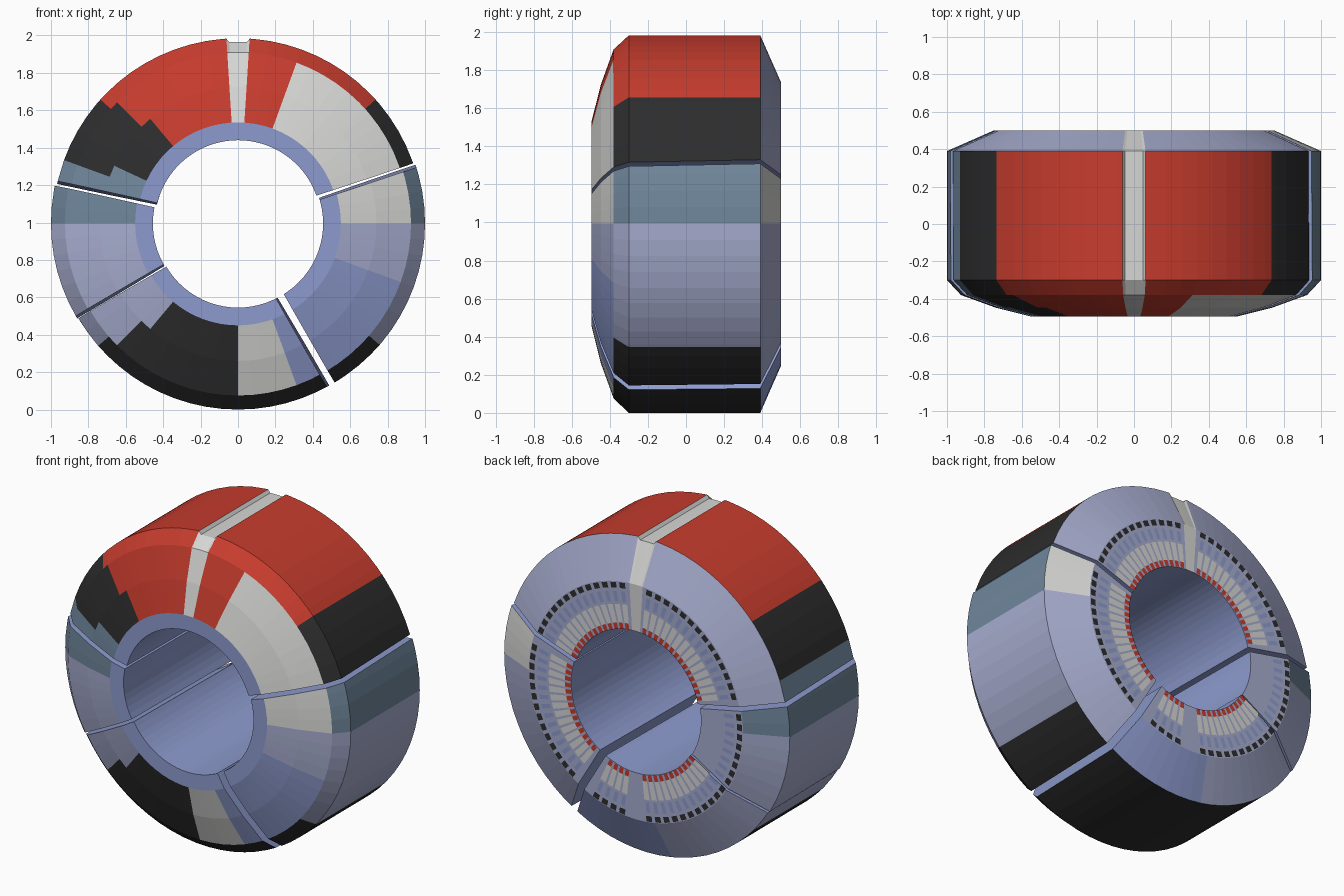
import bpy, bmesh, math

if "Cube" in bpy.data.objects:
    bpy.data.objects.remove(bpy.data.objects["Cube"])

# ---- flat colours (linear) ----
COLS = {
    "lavender": (0.39, 0.42, 0.63), "periwinkle": (0.27, 0.33, 0.62),
    "red": (0.57, 0.045, 0.027), "black": (0.026, 0.026, 0.026),
    "white": (0.68, 0.68, 0.67), "steel_blue": (0.16, 0.24, 0.33),
}
NAMES = list(COLS)
MATS = []
for n, c in COLS.items():
    m = bpy.data.materials.new(n)
    m.diffuse_color = (*c, 1)
    m.use_nodes = True
    m.node_tree.nodes["Principled BSDF"].inputs["Base Color"].default_value = m.diffuse_color
    MATS.append(m)

CZ = 0.995
# ring cross-section (radius, y); segment i runs from point i to i+1
PROFILE = [(0.445, -0.495), (0.54, -0.495), (0.73, -0.447), (0.915, -0.38),
           (0.99, -0.30), (0.99, 0.39), (0.74, 0.5), (0.445, 0.5)]


def pick(t, table, default):
    for a, b, name in table:
        if a <= t < b:
            return name
    return default


TREAD = [(0, 20, "steel_blue"), (20, 42, "black"), (42, 138, "red"),
         (138, 160, "black"), (160, 180, "steel_blue"), (221, 319, "black")]


def colour(seg, t):
    """Colour of a face by profile segment and direction in degrees."""
    t %= 360
    if 1 <= seg <= 6 and abs(t - 90) < 3.6:
        return "white"                       # stripe over the top
    if seg in (1, 2):                        # front cone
        o = seg == 2
        return pick(t, [(0, 70, "white"), (70, 135 if o else 130, "red"),
                        (130, 160 if o else 155, "black"),
                        (155, 180, "steel_blue"),
                        (225 if o else 230, 270, "black"), (270, 290, "white"),
                        (290, 340, "periwinkle")], "lavender")
    if seg in (3, 4):                        # outer bevel and tread
        return pick(t, TREAD, "lavender")
    if seg == 5:                             # back chamfer
        return pick(t, [(0, 19, "white"), (167, 180, "steel_blue"),
                        (260, 299, "periwinkle")], "lavender")
    return "lavender" if seg == 6 else "periwinkle"


def finish(bm, name):
    me = bpy.data.meshes.new(name)
    bm.to_mesh(me)
    bm.free()
    for m in MATS:
        me.materials.append(m)
    ob = bpy.data.objects.new(name, me)
    bpy.context.collection.objects.link(ob)
    return ob


ANGLES = sorted(set(list(range(0, 360, 5)) + [42, 138, 221, 319, 86.4, 87.2, 92.8, 93.6]))
ANGLES = [a + k for k in (0, 360) for a in ANGLES]


def ring_piece(name, start, w0, end, w1, shift):
    """Ring segment between two cracks (angle, half width)."""
    bm = bmesh.new()
    angs = [start] + [a for a in ANGLES if start + 2.5 < a < end - 2.5] + [end]
    cols = []
    for i, a in enumerate(angs):
        col = []
        for r, y in PROFILE:
            t = a
            if i in (0, len(angs) - 1):      # cracks run slightly askew
                t += 1.2 * (y + 0.5)
                t += math.degrees(w0 / r) if i == 0 else -math.degrees(w1 / r)
            if r > 0.95 and abs(a - 90) < 3:
                r -= 0.02                    # groove across the tread
            t = math.radians(t)
            col.append(bm.verts.new((r * math.cos(t) + shift[0], y,
                                     CZ + r * math.sin(t) + shift[1])))
        cols.append(col)
    n = len(PROFILE)
    for i in range(len(angs) - 1):
        mid = (angs[i] + angs[i + 1]) / 2
        for s in range(n):
            q = (s + 1) % n
            f = bm.faces.new((cols[i][s], cols[i + 1][s], cols[i + 1][q], cols[i][q]))
            f.material_index = NAMES.index(colour(s, mid))
    for col in (cols[0], cols[-1]):          # crack faces
        bm.faces.new(col).material_index = NAMES.index("periwinkle")
    bmesh.ops.recalc_face_normals(bm, faces=bm.faces)
    finish(bm, name)


def tick_ring(name, r0, r1, width, step, col, shift_for, skip):
    """Thin painted marks around the back face."""
    bm = bmesh.new()
    for k in range(int(360 / step)):
        a = (k + 0.5) * step
        if any(abs((a - s + 180) % 360 - 180) < w for s, w in skip):
            continue
        sx, sz = shift_for(a)
        vs = []
        for r, d in ((r0, -1), (r1, -1), (r1, 1), (r0, 1)):
            t = math.radians(a + d * width / 2)
            vs.append(bm.verts.new((r * math.cos(t) + sx, 0.503,
                                    CZ + r * math.sin(t) + sz)))
        f = bm.faces.new(vs)
        f.material_index = NAMES.index(col)
        f.normal_update()
        if f.normal.y < 0:
            f.normal_flip()
    finish(bm, name)


# ---- four broken ring pieces: crack angle and half width at each end ----
PIECES = [("top_piece", 18, 0.012, 167.3, 0.012, (0, 0)),
          ("left_piece", 167.3, 0.012, 210, 0.004, (-0.01, 0)),
          ("bottom_piece", 210, 0.004, 299.5, 0.018, (0, -0.005)),
          ("right_piece", 299.5, 0.018, 378, 0.010, (0.01, 0))]
for p in PIECES:
    ring_piece(*p)


def shift_for(a):
    a = a if a > 18 else a + 360
    return next(p[5] for p in PIECES if p[1] <= a <= p[3])


# ---- marks on the back face ----
SKIP = [(90, 5), (270, 4), (18.5, 2.5), (168, 3), (300.5, 3.5), (210.5, 2)]
INNER = SKIP + [(189, 21)]
tick_ring("outer_dots", 0.70, 0.735, 3.2, 5, "black", shift_for, SKIP)
tick_ring("middle_marks", 0.615, 0.68, 2.2, 5, "periwinkle", shift_for, SKIP)
tick_ring("white_marks", 0.485, 0.60, 3.6, 5, "white", shift_for, INNER)
tick_ring("red_marks", 0.447, 0.485, 3.2, 5, "red", shift_for, INNER)
